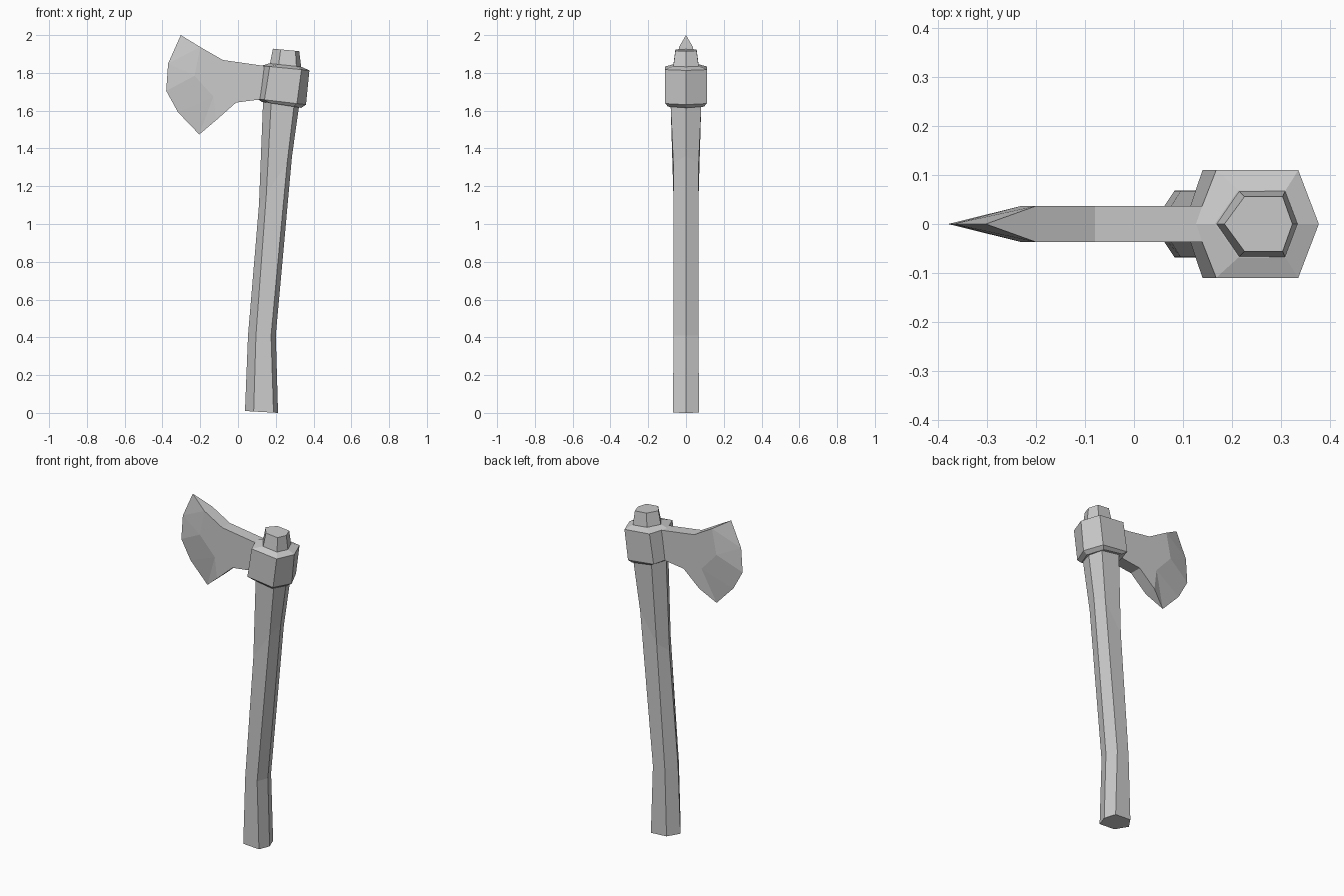
import bpy, bmesh

if "Cube" in bpy.data.objects:
    bpy.data.objects.remove(bpy.data.objects["Cube"], do_unlink=True)

GREY = (0.6, 0.6, 0.6, 1)
grey = bpy.data.materials.new("plain grey")
grey.use_nodes = True
grey.diffuse_color = GREY
grey.node_tree.nodes["Principled BSDF"].inputs["Base Color"].default_value = GREY


def finish(name, bm):
    bmesh.ops.recalc_face_normals(bm, faces=bm.faces)
    mesh = bpy.data.meshes.new(name)
    bm.to_mesh(mesh)
    bm.free()
    mesh.materials.append(grey)
    bpy.context.collection.objects.link(bpy.data.objects.new(name, mesh))


def hex_loft(name, rings):
    """Each ring: x of left point, left flat, right flat, right point;
    height at the left and right points; half depth."""
    bm = bmesh.new()
    loops = []
    for x0, x1, x2, x3, z_left, z_right, d in rings:
        def height(x):
            return z_left + (z_right - z_left) * (x - x0) / (x3 - x0)
        outline = [(x0, 0), (x1, -d), (x2, -d), (x3, 0), (x2, d), (x1, d)]
        loops.append([bm.verts.new((x, y, height(x))) for x, y in outline])
    for low, high in zip(loops, loops[1:]):
        for i in range(6):
            j = (i + 1) % 6
            bm.faces.new((low[i], low[j], high[j], high[i]))
    bm.faces.new(loops[0])
    bm.faces.new(loops[-1])
    finish(name, bm)


# Curved wooden shaft
hex_loft("handle", [
    (0.037, 0.083, 0.188, 0.212, 0.01, 0.0, 0.068),
    (0.053, 0.095, 0.175, 0.20, 0.41, 0.41, 0.067),
    (0.111, 0.150, 0.260, 0.286, 1.10, 1.36, 0.067),
    (0.134, 0.177, 0.300, 0.327, 1.68, 1.65, 0.082),
])

# Socket around the shaft, with chamfered underside and sloping top
hex_loft("socket", [
    (0.125, 0.165, 0.295, 0.335, 1.647, 1.615, 0.095),
    (0.103, 0.140, 0.312, 0.360, 1.662, 1.632, 0.11),
    (0.125, 0.168, 0.336, 0.378, 1.838, 1.813, 0.11),
    (0.165, 0.213, 0.310, 0.336, 1.85, 1.832, 0.069),
])

# Shaft end standing out of the socket
hex_loft("handle_tip", [
    (0.165, 0.213, 0.310, 0.336, 1.83, 1.82, 0.069),
    (0.185, 0.226, 0.304, 0.324, 1.928, 1.915, 0.056),
])

# Blade: flat cheeks, then facets down to a sharp edge
T = 0.037
cheek = [(0.20, 1.828), (-0.08, 1.868), (-0.20, 1.937), (-0.23, 1.785),
         (-0.13, 1.675), (-0.115, 1.55), (-0.01, 1.643), (0.20, 1.67)]
edge = [(-0.303, 2.0), (-0.37, 1.85), (-0.38, 1.705), (-0.318, 1.592),
        (-0.205, 1.474)]
bm = bmesh.new()
sharp = [bm.verts.new((x, 0, z)) for x, z in edge]
sides = [[bm.verts.new((x, y, z)) for x, z in cheek] for y in (-T, T)]
for c in sides:
    bm.faces.new(c)
    for face in ((c[2], sharp[0], sharp[1]), (c[2], sharp[1], c[3]),
                 (sharp[1], sharp[2], c[3]),
                 (c[3], sharp[2], sharp[3], c[4]),
                 (c[4], sharp[3], sharp[4]), (c[4], sharp[4], c[5])):
        bm.faces.new(face)
near, far = sides
for i, j in ((0, 1), (1, 2), (5, 6), (6, 7), (7, 0)):
    bm.faces.new((near[i], near[j], far[j], far[i]))
bm.faces.new((near[2], sharp[0], far[2]))
bm.faces.new((near[5], sharp[4], far[5]))
finish("blade", bm)
